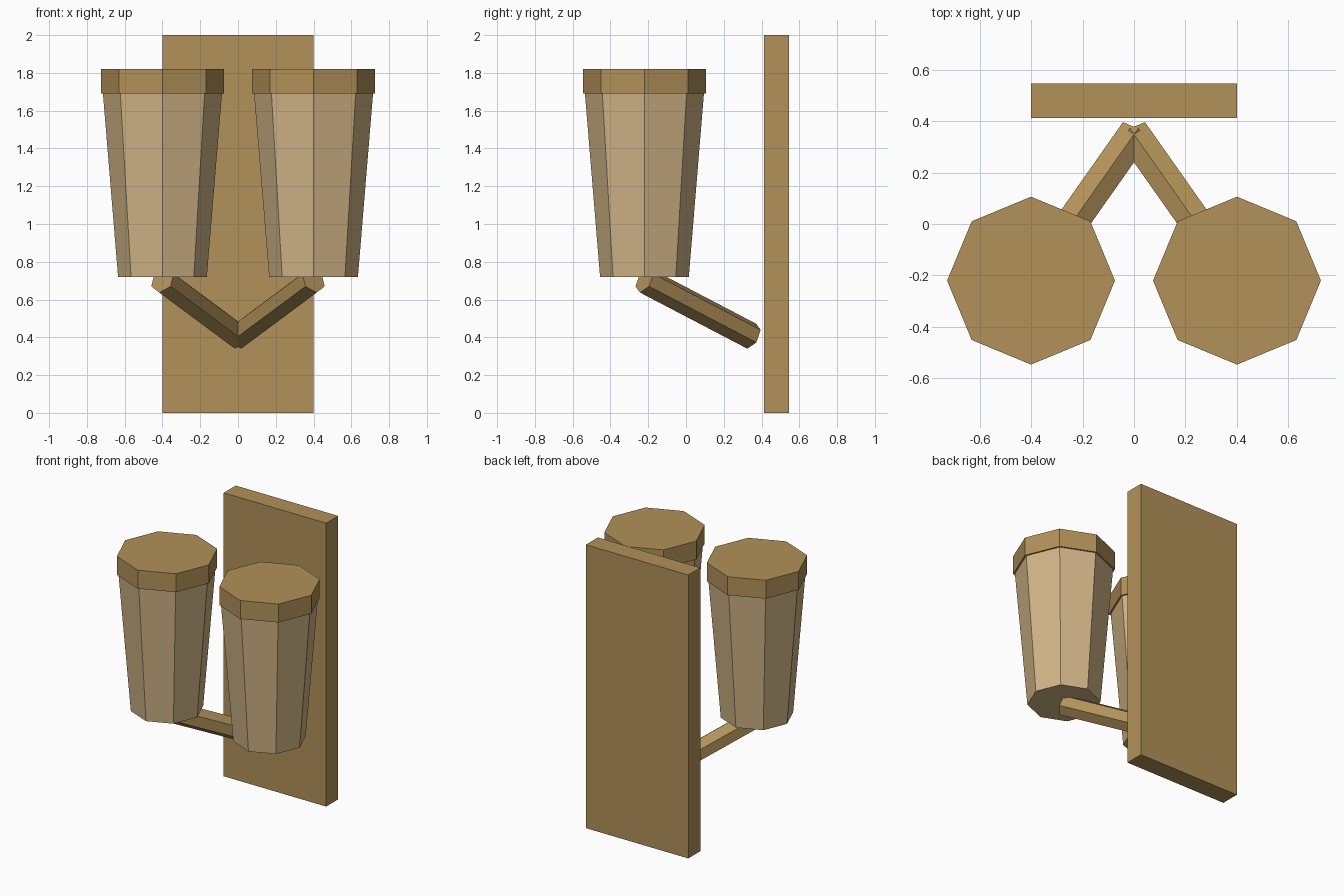
import bpy, bmesh
from math import sin, cos, pi
from mathutils import Vector, Matrix

if "Cube" in bpy.data.objects:
    bpy.data.objects.remove(bpy.data.objects["Cube"], do_unlink=True)


def material(name, rgb):
    mat = bpy.data.materials.new(name)
    mat.use_nodes = True
    mat.diffuse_color = (*rgb, 1)
    mat.node_tree.nodes["Principled BSDF"].inputs["Base Color"].default_value = (*rgb, 1)
    return mat


brass = material("dark brass", (0.44, 0.285, 0.10))
cream = material("cream shade", (0.64, 0.465, 0.24))


def finish(name, bm, mat):
    bmesh.ops.recalc_face_normals(bm, faces=bm.faces)
    mesh = bpy.data.meshes.new(name)
    bm.to_mesh(mesh)
    bm.free()
    mesh.materials.append(mat)
    obj = bpy.data.objects.new(name, mesh)
    bpy.context.collection.objects.link(obj)
    return obj


def frustum(name, mat, sides, bottom, top, matrix=Matrix()):
    """Closed faceted solid between two (radius, height) rings, one vertex on local y."""
    bm = bmesh.new()
    rings = []
    for radius, height in (bottom, top):
        rings.append([bm.verts.new(matrix @ Vector((radius * sin(2 * pi * i / sides),
                                                    radius * cos(2 * pi * i / sides),
                                                    height))) for i in range(sides)])
    low, high = rings
    for i in range(sides):
        j = (i + 1) % sides
        bm.faces.new((low[i], low[j], high[j], high[i]))
    bm.faces.new(low)
    bm.faces.new(high)
    return finish(name, bm, mat)


# Wall plate
bm = bmesh.new()
bmesh.ops.create_cube(bm, size=1, matrix=Matrix.Translation((0, 0.479, 1))
                      @ Matrix.Diagonal((0.8, 0.134, 2, 1)))
finish("wall_plate", bm, brass)

for side, sign in (("left", 1), ("right", -1)):
    # Tapered shade and its cap
    place = Matrix.Translation((0.4 * sign, -0.22, 0))
    frustum(side + "_shade", cream, 8, (0.235, 0.72), (0.315, 1.69), place)
    frustum(side + "_cap", brass, 8, (0.326, 1.69), (0.326, 1.82), place)

    # Hexagonal arm with a ridge on top
    start = Vector((0, 0.348, 0.406))
    end = Vector((0.4 * sign, -0.22, 0.703))
    axis = (end - start).normalized()
    across = axis.cross(Vector((0, 0, 1))).normalized()
    up = across.cross(axis)
    frame = Matrix.Translation(start) @ Matrix((across, up, axis)).transposed().to_4x4()
    frustum(side + "_arm", brass, 6, (0.072, 0), (0.072, (end - start).length), frame)
